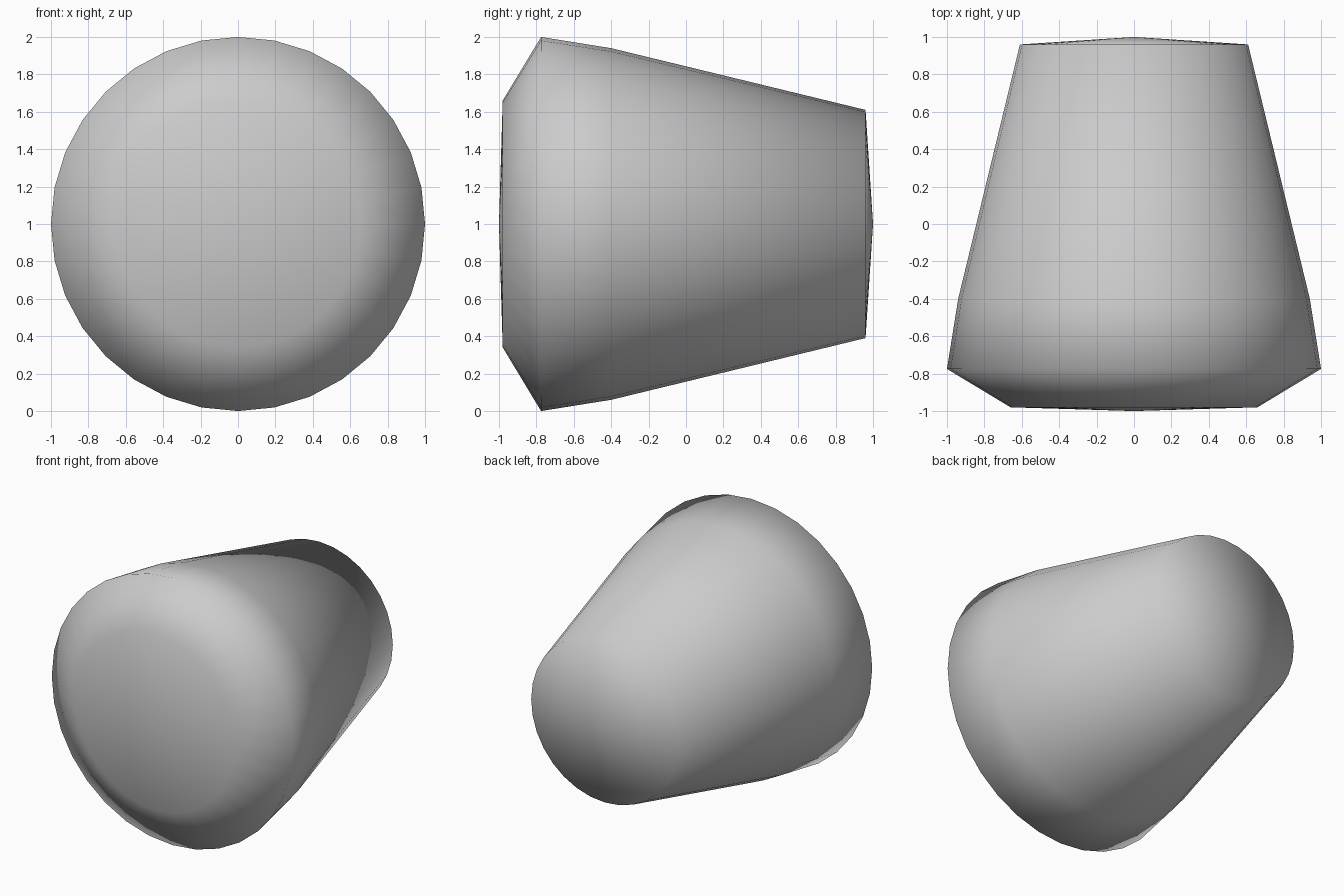
import bpy, bmesh, math
from mathutils import Matrix

if "Cube" in bpy.data.objects:
    bpy.data.objects.remove(bpy.data.objects["Cube"])

# Half profile of the tapered plug: (radius, y), front to back
PROFILE = [(0, -1.0), (0.66, -0.98), (1.0, -0.775), (0.94, -0.4),
           (0.61, 0.96), (0, 1.0)]
SIDES = 32


def lathe_y(name, profile, sides, height):
    """Revolve a profile around a horizontal y axis at the given height."""
    bm = bmesh.new()
    verts = [bm.verts.new((0, y, r + height)) for r, y in profile]
    edges = [bm.edges.new(pair) for pair in zip(verts, verts[1:])]
    bmesh.ops.spin(bm, geom=verts + edges, cent=(0, 0, height), axis=(0, 1, 0),
                   angle=math.tau, steps=sides, use_merge=False)
    bmesh.ops.remove_doubles(bm, verts=bm.verts[:], dist=0.0005)
    bmesh.ops.recalc_face_normals(bm, faces=bm.faces[:])
    for face in bm.faces:
        face.smooth = True
    mesh = bpy.data.meshes.new(name)
    bm.to_mesh(mesh)
    bm.free()
    obj = bpy.data.objects.new(name, mesh)
    bpy.context.collection.objects.link(obj)
    return obj


# Tapered round knob lying on its side, wide end to the front
lathe_y("tapered_knob", PROFILE, SIDES, 1.0)
